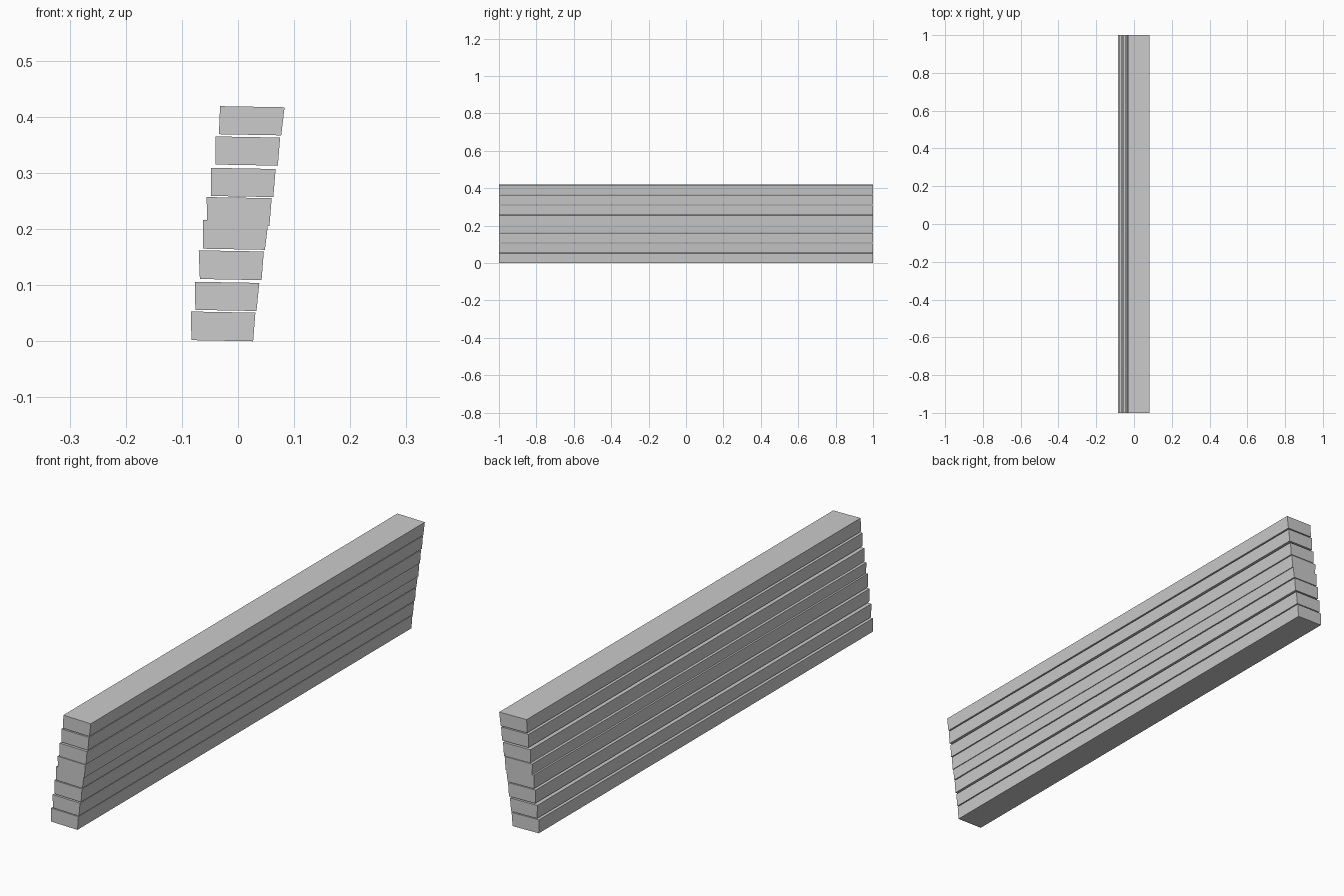
import bpy, bmesh

if "Cube" in bpy.data.objects:
    bpy.data.objects.remove(bpy.data.objects["Cube"])

HALF_LENGTH = 1.0


def plank(name, profile):
    """Extrude an (x, z) profile along the full length in y."""
    bm = bmesh.new()
    face = bm.faces.new([bm.verts.new((x, -HALF_LENGTH, z)) for x, z in profile])
    ext = bmesh.ops.extrude_face_region(bm, geom=[face])
    moved = [v for v in ext["geom"] if isinstance(v, bmesh.types.BMVert)]
    bmesh.ops.translate(bm, verts=moved, vec=(0, 2 * HALF_LENGTH, 0))
    bmesh.ops.recalc_face_normals(bm, faces=bm.faces)
    mesh = bpy.data.meshes.new(name)
    bm.to_mesh(mesh)
    bm.free()
    obj = bpy.data.objects.new(name, mesh)
    bpy.context.collection.objects.link(obj)


# Leaning stack of tapered boards: bottom left, bottom right, top right, top left
boards = [
    [(-.083, .002), (.027, 0), (.031, .051), (-.084, .053)],
    [(-.076, .056), (.033, .054), (.038, .104), (-.077, .106)],
    [(-.068, .111), (.042, .109), (.046, .160), (-.070, .162)],
    [(-.048, .259), (.063, .257), (.067, .307), (-.048, .309)],
    [(-.040, .315), (.071, .313), (.075, .363), (-.040, .365)],
    [(-.034, .369), (.077, .367), (.083, .417), (-.032, .419)],
]
for i, profile in enumerate(boards):
    plank(f"board_{i + 1}", profile)

# Middle pair of boards joined together, with a small step on each side
plank("joined_middle_board", [
    (-.062, .165), (.048, .163), (.053, .205), (.056, .205),
    (.060, .255), (-.056, .257), (-.055, .216), (-.062, .216)])
